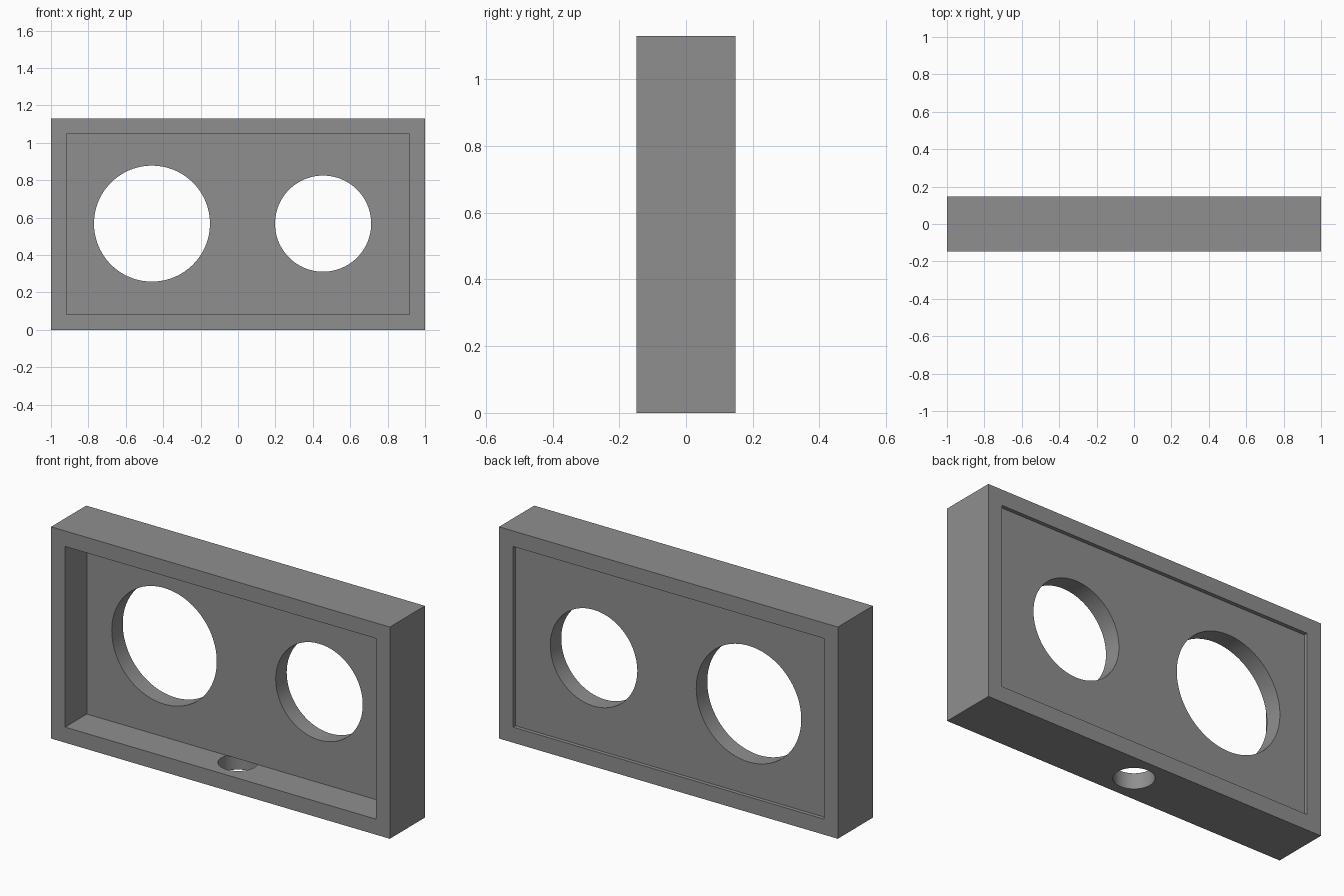
import bpy, math

if "Cube" in bpy.data.objects:
    bpy.data.objects.remove(bpy.data.objects["Cube"])

W, D, H = 2.0, 0.296, 1.13      # outer size
RIM = 0.083                     # frame wall thickness
PANEL_Y = (0.035, 0.128)        # panel front and back planes

grey = bpy.data.materials.new("plain grey")
grey.diffuse_color = (0.275, 0.275, 0.275, 1)
grey.use_nodes = True
grey.node_tree.nodes["Principled BSDF"].inputs["Base Color"].default_value = grey.diffuse_color


def box(name, lo, hi):
    bpy.ops.mesh.primitive_cube_add(
        size=1, location=[(a + b) / 2 for a, b in zip(lo, hi)])
    ob = bpy.context.object
    ob.name = name
    ob.scale = [b - a for a, b in zip(lo, hi)]
    bpy.ops.object.transform_apply(location=False, rotation=False, scale=True)
    ob.data.materials.append(grey)
    return ob


def cylinder(name, radius, depth, loc, rot=(0, 0, 0)):
    bpy.ops.mesh.primitive_cylinder_add(
        vertices=96, radius=radius, depth=depth, location=loc, rotation=rot)
    ob = bpy.context.object
    ob.name = name
    ob.data.materials.append(grey)
    return ob


def cut(target, cutter):
    mod = target.modifiers.new(cutter.name, 'BOOLEAN')
    mod.operation = 'DIFFERENCE'
    mod.solver = 'EXACT'
    mod.object = cutter
    bpy.context.view_layer.objects.active = target
    bpy.ops.object.modifier_apply(modifier=mod.name)
    bpy.data.objects.remove(cutter, do_unlink=True)


def smooth(ob):
    bpy.ops.object.select_all(action='DESELECT')
    ob.select_set(True)
    bpy.context.view_layer.objects.active = ob
    bpy.ops.object.shade_smooth_by_angle(angle=math.radians(30))


# Outer frame with a round hole through the bottom wall
frame = box("frame", (-W / 2, -D / 2, 0), (W / 2, D / 2, H))
cut(frame, box("opening_cutter", (-W / 2 + RIM, -D, RIM), (W / 2 - RIM, D, H - RIM)))
cut(frame, cylinder("bottom_hole_cutter", 0.097, 0.3, (0, 0, 0.05)))
smooth(frame)

# Recessed panel with one large and one small round window
panel = box("panel", (-W / 2 + RIM, PANEL_Y[0], RIM), (W / 2 - RIM, PANEL_Y[1], H - RIM))
for x, r in ((-0.46, 0.31), (0.455, 0.257)):
    cut(panel, cylinder("window_cutter", r, 1, (x, 0, 0.568), (math.pi / 2, 0, 0)))
smooth(panel)
